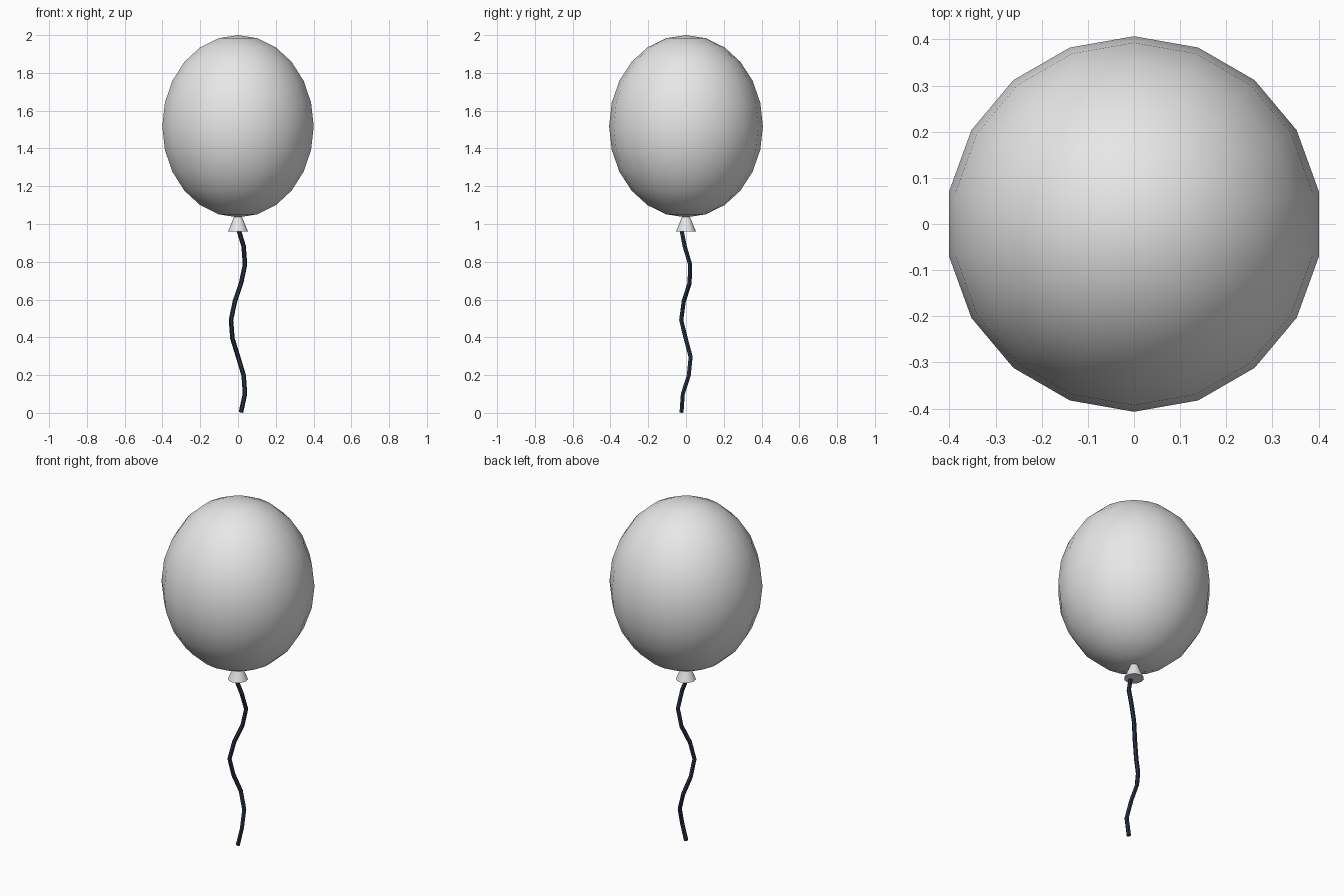
import bpy
import math

if "Cube" in bpy.data.objects:
    bpy.data.objects.remove(bpy.data.objects["Cube"])


def material(name, rgb):
    m = bpy.data.materials.new(name)
    m.diffuse_color = (*rgb, 1)
    m.use_nodes = True
    m.node_tree.nodes["Principled BSDF"].inputs["Base Color"].default_value = m.diffuse_color
    return m


light_grey = material("light_grey", (0.8, 0.8, 0.8))
navy = material("dark_navy", (0.022, 0.032, 0.06))

# Balloon: egg-shaped sphere
bpy.ops.mesh.primitive_uv_sphere_add(segments=18, ring_count=12, radius=1,
                                     location=(0, 0, 1.5175))
balloon = bpy.context.object
balloon.name = "balloon"
balloon.scale = (0.407, 0.407, 0.4825)
balloon.data.materials.append(light_grey)
bpy.ops.object.transform_apply(location=False, rotation=False, scale=True)
bpy.ops.object.shade_smooth()

# Knot: small flared cone under the balloon
bpy.ops.mesh.primitive_cone_add(vertices=12, radius1=0.053, radius2=0.016,
                                depth=0.09, location=(0, 0, 1.005))
knot = bpy.context.object
knot.name = "knot"
knot.data.materials.append(light_grey)
bpy.ops.object.shade_smooth_by_angle(angle=math.radians(35))

# String: wavy tube hanging from the knot
curve = bpy.data.curves.new("string", "CURVE")
curve.dimensions = "3D"
curve.bevel_depth = 0.012
curve.bevel_resolution = 1
curve.use_fill_caps = True
spline = curve.splines.new("POLY")
spline.points.add(10)
for k, p in enumerate(spline.points):
    p.co = (0.038 * math.sin(0.9 * k), -0.026 * math.cos(1.3 * k),
            0.98 - 0.0977 * k, 1)
string = bpy.data.objects.new("string", curve)
bpy.context.collection.objects.link(string)
curve.materials.append(navy)
bpy.ops.object.select_all(action="DESELECT")
string.select_set(True)
bpy.context.view_layer.objects.active = string
bpy.ops.object.convert(target="MESH")
bpy.ops.object.shade_flat()
